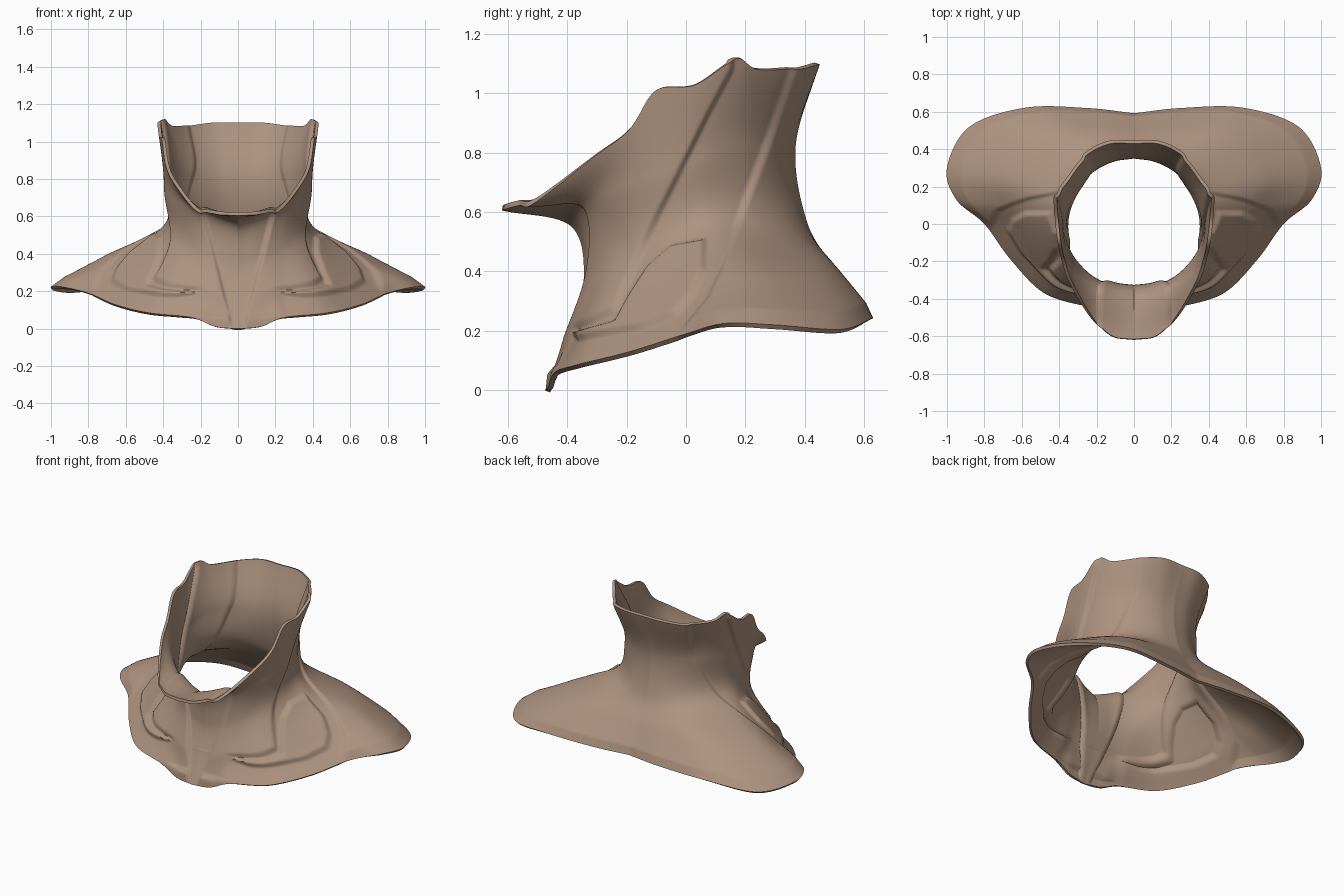
import bpy, math
from mathutils import Vector

if "Cube" in bpy.data.objects:
    bpy.data.objects.remove(bpy.data.objects["Cube"])

# Horizontal rings of the right half, front centre to back centre
hem = [(0, -.475, 0), (.12, -.465, .01), (.25, -.442, .06), (.48, -.37, .085),
       (.66, -.19, .13), (.80, 0, .19), (.95, .13, .225), (1.0, .3, .22),
       (.88, .52, .205), (.58, .622, .24), (.25, .62, .24), (0, .592, .24)]
shoulder = [(0, -.40, .17), (.13, -.39, .18), (.23, -.37, .19), (.41, -.315, .20),
            (.52, -.17, .255), (.61, 0, .325), (.68, .12, .36), (.70, .25, .38),
            (.60, .42, .38), (.42, .49, .4), (.2, .5, .4), (0, .49, .4)]
collar = [(0, -.62, .605), (.12, -.60, .612), (.22, -.50, .65), (.33, -.31, .79),
          (.37, -.19, .88), (.39, -.10, 1.01), (.405, .03, 1.03), (.41, .165, 1.115),
          (.365, .24, 1.08), (.27, .36, 1.083), (.14, .43, 1.1), (0, .435, 1.1)]


def neck_ring(rx, yc, ry, z0, z1, kmax):
    ring = []
    for k in range(12):
        a = math.pi * k / 11
        ring.append((rx * math.sin(a), yc - ry * math.cos(a),
                     z0 + (z1 - z0) * min(1, k / kmax)))
    return ring


rings = [hem, shoulder, neck_ring(.395, .025, .37, .35, .56, 6),
         neck_ring(.378, -.015, .37, .55, .82, 7), collar]
rings = [[Vector(p) for p in r] for r in rings]


def spline(pts, t):
    """Catmull-Rom through pts, t from 0 to 1."""
    n = len(pts) - 1
    s = min(t * n, n - 1e-6)
    i = int(s)
    f = s - i
    b, c = pts[i], pts[i + 1]
    a = pts[i - 1] if i else 2 * b - c
    d = pts[i + 2] if i + 2 <= n else 2 * c - b
    return .5 * (2 * b + (c - a) * f + (2 * a - 5 * b + 4 * c - d) * f * f
                 + (3 * b - a - 3 * c + d) * f ** 3)


# Raised panels outlined in the side view (y, z), with their height
neck_strap = [(.17, 1.2), (.16, 1.08), (.08, .93), (-.08, .6), (-.23, .26), (-.36, .2),
              (-.43, .08), (-.47, -.2), (-.9, -.2), (-.9, 1.3), (.17, 1.3)]
shoulder_pad = [(.07, .51), (.07, .4), (.03, .31), (-.03, .245), (-.15, .2), (-.36, .165),
                (-.39, .195), (-.24, .235), (-.2, .31), (-.13, .42), (-.05, .49)]
back_panel = [(.37, 1.3), (.35, 1.08), (.27, .86), (.19, .64), (.13, .44), (.07, .31),
              (-.03, .19), (-.03, 0), (1, 0), (1, 1.3)]
panels = [(neck_strap, .018), (shoulder_pad, .02), (back_panel, .014)]


def signed_distance(p, poly):
    inside, best = False, 9
    for i, a in enumerate(poly):
        b = poly[i - 1]
        if (a[1] > p[1]) != (b[1] > p[1]) and \
           p[0] < (b[0] - a[0]) * (p[1] - a[1]) / (b[1] - a[1]) + a[0]:
            inside = not inside
        va, vb = Vector(a), Vector(b)
        ab = vb - va
        f = max(0, min(1, (p - va).dot(ab) / ab.length_squared))
        best = min(best, (p - va - ab * f).length)
    return best if inside else -best


def panel_lift(p):
    lift = 0
    for poly, height in panels:
        d = signed_distance(Vector((p.y, p.z)), poly)
        if poly is neck_strap:
            # the tapered throat strip between the two straps stays low
            d = min(d, p.x - (.025 + .24 * p.z))
        f = max(0, min(1, .2 + d / .025))
        lift = max(lift, height * f * f * (3 - 2 * f))
    return lift


# Loft the rings into a dense half surface
NU, NV = 170, 120
grid = []
for i in range(NU + 1):
    column = [spline(r, i / NU) for r in rings]
    grid.append([spline(column, j / NV) for j in range(NV + 1)])

verts, faces = [], []
for i in range(NU + 1):
    for j in range(NV + 1):
        p = grid[i][j]
        du = grid[min(i + 1, NU)][j] - grid[max(i - 1, 0)][j]
        dv = grid[i][min(j + 1, NV)] - grid[i][max(j - 1, 0)]
        n = du.cross(dv).normalized()
        # panels fade out at the hem so the outline keeps its size
        q = p + n * panel_lift(p) * min(1, j / 8)
        if i in (0, NU):
            q.x = 0
        verts.append((max(q.x, 0), q.y, max(q.z, 0)))
        if i < NU and j < NV:
            a = i * (NV + 1) + j
            faces.append((a, a + NV + 1, a + NV + 2, a + 1))

mesh = bpy.data.meshes.new("neck_guard")
mesh.from_pydata(verts, [], faces)
guard = bpy.data.objects.new("neck_guard", mesh)
bpy.context.collection.objects.link(guard)
bpy.context.view_layer.objects.active = guard
guard.select_set(True)

# Mirror the half and give the shell its thickness
mirror = guard.modifiers.new("mirror", 'MIRROR')
mirror.merge_threshold = .0005
shell = guard.modifiers.new("thickness", 'SOLIDIFY')
shell.thickness = .018
shell.offset = -1
for name in ("mirror", "thickness"):
    bpy.ops.object.modifier_apply(modifier=name)
bpy.ops.object.shade_smooth_by_angle(angle=math.radians(55))

leather = bpy.data.materials.new("brown")
leather.diffuse_color = (.42, .29, .21, 1)
leather.use_nodes = True
leather.node_tree.nodes["Principled BSDF"].inputs["Base Color"].default_value = leather.diffuse_color
guard.data.materials.append(leather)
